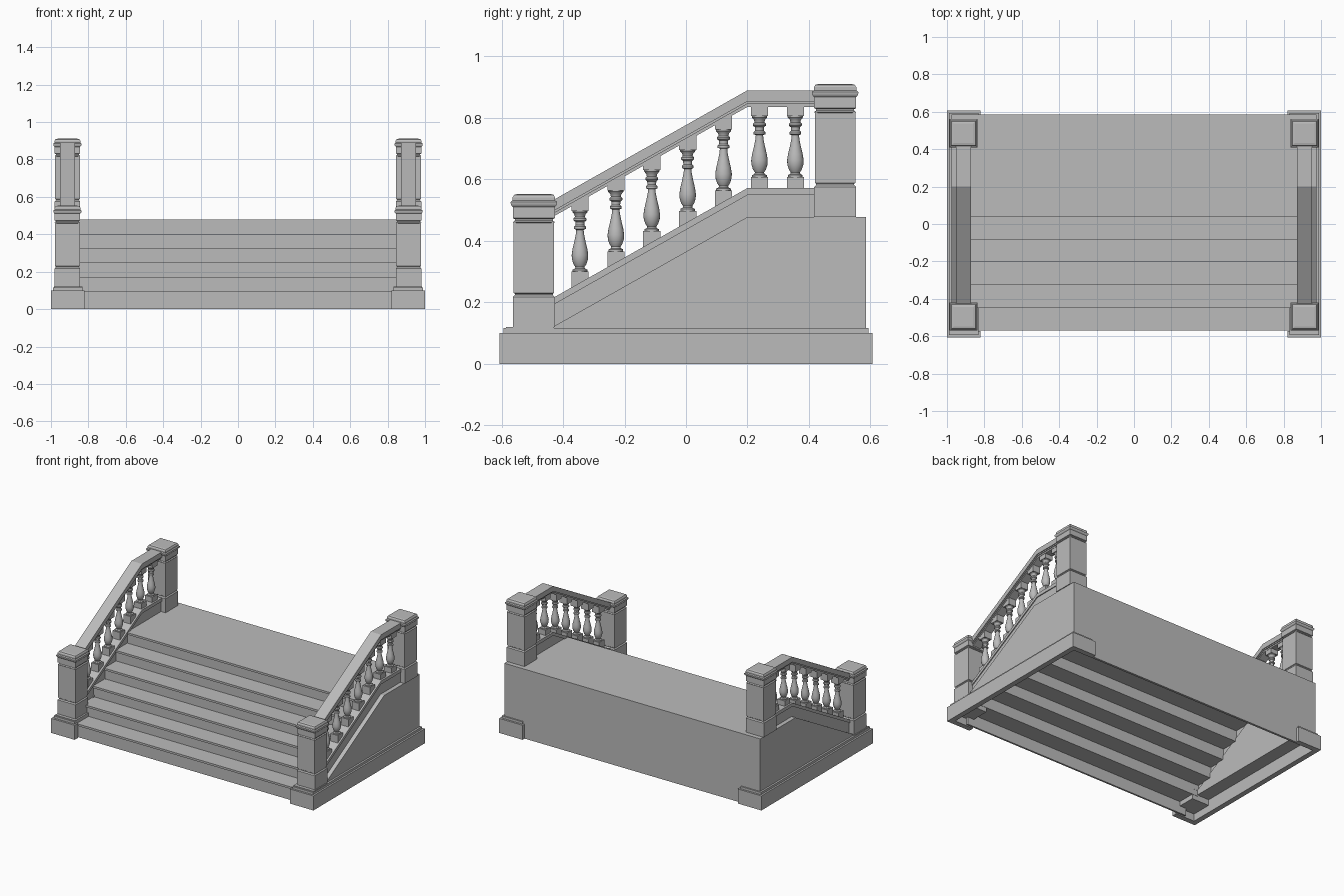
import bpy, bmesh, math

if "Cube" in bpy.data.objects:
    bpy.data.objects.remove(bpy.data.objects["Cube"])

stone = bpy.data.materials.new("grey stone")
stone.use_nodes = True
stone.diffuse_color = (0.5, 0.5, 0.5, 1)
stone.node_tree.nodes["Principled BSDF"].inputs["Base Color"].default_value = (0.5, 0.5, 0.5, 1)


def finish(name, bm, mirror=False, smooth=False):
    bmesh.ops.recalc_face_normals(bm, faces=bm.faces)
    mesh = bpy.data.meshes.new(name)
    bm.to_mesh(mesh)
    bm.free()
    mesh.materials.append(stone)
    obj = bpy.data.objects.new(name, mesh)
    bpy.context.collection.objects.link(obj)
    if mirror:
        obj.modifiers.new("both sides", "MIRROR").use_axis[0] = True
    if smooth:
        bpy.ops.object.select_all(action="DESELECT")
        obj.select_set(True)
        bpy.context.view_layer.objects.active = obj
        bpy.ops.object.shade_smooth_by_angle(angle=math.radians(40))
    return obj


def prism(bm, points, axis, lo, hi):
    """Extrude an outline along x (points are y, z) or z (points are x, y)."""
    def place(p, d):
        return (d, p[0], p[1]) if axis == "x" else (p[0], p[1], d)
    a = [bm.verts.new(place(p, lo)) for p in points]
    b = [bm.verts.new(place(p, hi)) for p in points]
    bm.faces.new(a)
    bm.faces.new(b)
    n = len(points)
    for i in range(n):
        j = (i + 1) % n
        bm.faces.new((a[i], a[j], b[j], b[i]))


def box(bm, x0, x1, y0, y1, z0, z1):
    prism(bm, [(x0, y0), (x1, y0), (x1, y1), (x0, y1)], "z", z0, z1)


def loft(bm, profile, sides, x, y, z):
    """Stack rings of (radius, height); four sides gives a square section."""
    k, turn = (math.sqrt(2), math.pi / 4) if sides == 4 else (1, 0)
    rings = []
    for r, h in profile:
        angles = [turn + 2 * math.pi * i / sides for i in range(sides)]
        rings.append([bm.verts.new((x + k * r * math.cos(t), y + k * r * math.sin(t), z + h))
                      for t in angles])
    bm.faces.new(rings[0])
    bm.faces.new(rings[-1])
    bands = []
    for a, b in zip(rings, rings[1:]):
        bands.append([bm.faces.new((a[i], a[(i + 1) % sides], b[(i + 1) % sides], b[i]))
                      for i in range(sides)])
    return bands


RAIL_X = 0.912
FOOT, BEND, END = -0.43, 0.2, 0.42     # start, bend and end of the balustrade
SLOPE = 0.565


def incline(y, top):
    return top + SLOPE * min(0, y - BEND)


# Treads with a small nosing, and risers
fronts = [-0.57 + 0.122 * i for i in range(6)]
bm = bmesh.new()
for i, y in enumerate(fronts):
    top = 0.095 + 0.0766 * i
    back = fronts[i + 1] + 0.02 if i < 5 else 0.585
    bottom = top - 0.0766 if i else 0
    box(bm, -0.88, 0.88, y, back, top - 0.014, top)
    box(bm, -0.88, 0.88, y + 0.008, y + 0.02, bottom, top - 0.014)
finish("steps", bm)

# Back wall
bm = bmesh.new()
box(bm, -0.975, 0.975, 0.57, 0.585, 0, 0.478)
finish("back_wall", bm)

# Sloped side walls
bm = bmesh.new()
prism(bm, [(-0.575, 0.09), (0.57, 0.09), (0.57, 0.478), (BEND, 0.478),
           (FOOT, incline(FOOT, 0.478)), (-0.575, 0.12)], "x", 0.872, 0.975)
finish("side_wall", bm, True)


# Plinth that runs along each side and turns the corners
def plinth(name, x, inner, y, thick, z0, z1):
    bm = bmesh.new()
    e = y - thick
    prism(bm, [(x, -y), (x, y), (inner, y), (inner, e), (x - thick, e),
               (x - thick, -e), (inner, -e), (inner, -y)], "z", z0, z1)
    finish(name, bm, True)


plinth("base_plinth", 1.0, 0.82, 0.607, 0.036, 0, 0.1)
plinth("plinth_moulding", 0.988, 0.832, 0.594, 0.024, 0.1, 0.116)

# Pad under each front post
bm = bmesh.new()
box(bm, 0.832, 0.985, -0.585, FOOT, 0.05, 0.12)
finish("post_pad", bm, True)

# Panelled posts
post_profile = [(0.0685, 0), (0.0685, 0.097), (0.062, 0.104), (0.062, 0.108),
                (0.066, 0.111), (0.066, 0.343), (0.062, 0.346), (0.062, 0.351),
                (0.0685, 0.354), (0.0685, 0.39), (0.073, 0.395), (0.0755, 0.402),
                (0.0755, 0.407), (0.069, 0.412), (0.069, 0.422), (0.064, 0.43), (0.052, 0.433)]
for name, y, z in (("front_post", -0.495, 0.12), ("back_post", 0.485, 0.478)):
    bm = bmesh.new()
    panels = loft(bm, post_profile, 4, RAIL_X, y, z)[5]
    bmesh.ops.recalc_face_normals(bm, faces=bm.faces)
    for thickness, depth in ((0.009, 0), (0.002, 0.007), (0.008, 0),
                             (0.006, -0.012), (0.004, 0), (0.005, 0.006)):
        bmesh.ops.inset_individual(bm, faces=panels, thickness=thickness, depth=depth)
    finish(name, bm, True)


# Inclined beams with a level upper end
def beam(name, layers):
    bm = bmesh.new()
    for half, lo, hi in layers:
        ys = (FOOT, BEND, END)
        outline = [(y, incline(y, lo)) for y in ys] + [(y, incline(y, hi)) for y in reversed(ys)]
        prism(bm, outline, "x", RAIL_X - half, RAIL_X + half)
    finish(name, bm, True)


beam("curb", [(0.034, 0.47, 0.549), (0.040, 0.549, 0.572)])
beam("handrail", [(0.030, 0.836, 0.846), (0.035, 0.846, 0.854), (0.040, 0.854, 0.89)])

# Turned balusters with square end blocks
turning = [(0.024, 0.036), (0.024, 0.042), (0.016, 0.046), (0.015, 0.051), (0.021, 0.06),
           (0.026, 0.076), (0.027, 0.09), (0.024, 0.11), (0.018, 0.135), (0.013, 0.16),
           (0.012, 0.172), (0.019, 0.175), (0.019, 0.182), (0.014, 0.187), (0.015, 0.198),
           (0.021, 0.203), (0.021, 0.209), (0.016, 0.214), (0.018, 0.222), (0.025, 0.23),
           (0.025, 0.236)]
for i in range(7):
    y = -0.345 + 0.1168 * i
    base = incline(y, 0.572)
    sink = 0.02 if y < BEND else 0.004
    bm = bmesh.new()
    loft(bm, turning, 20, RAIL_X, y, base)
    loft(bm, [(0.028, -sink), (0.028, 0.036)], 4, RAIL_X, y, base)
    loft(bm, [(0.028, 0.234), (0.028, 0.266 + sink)], 4, RAIL_X, y, base)
    finish("baluster_%d" % (i + 1), bm, True, True)
